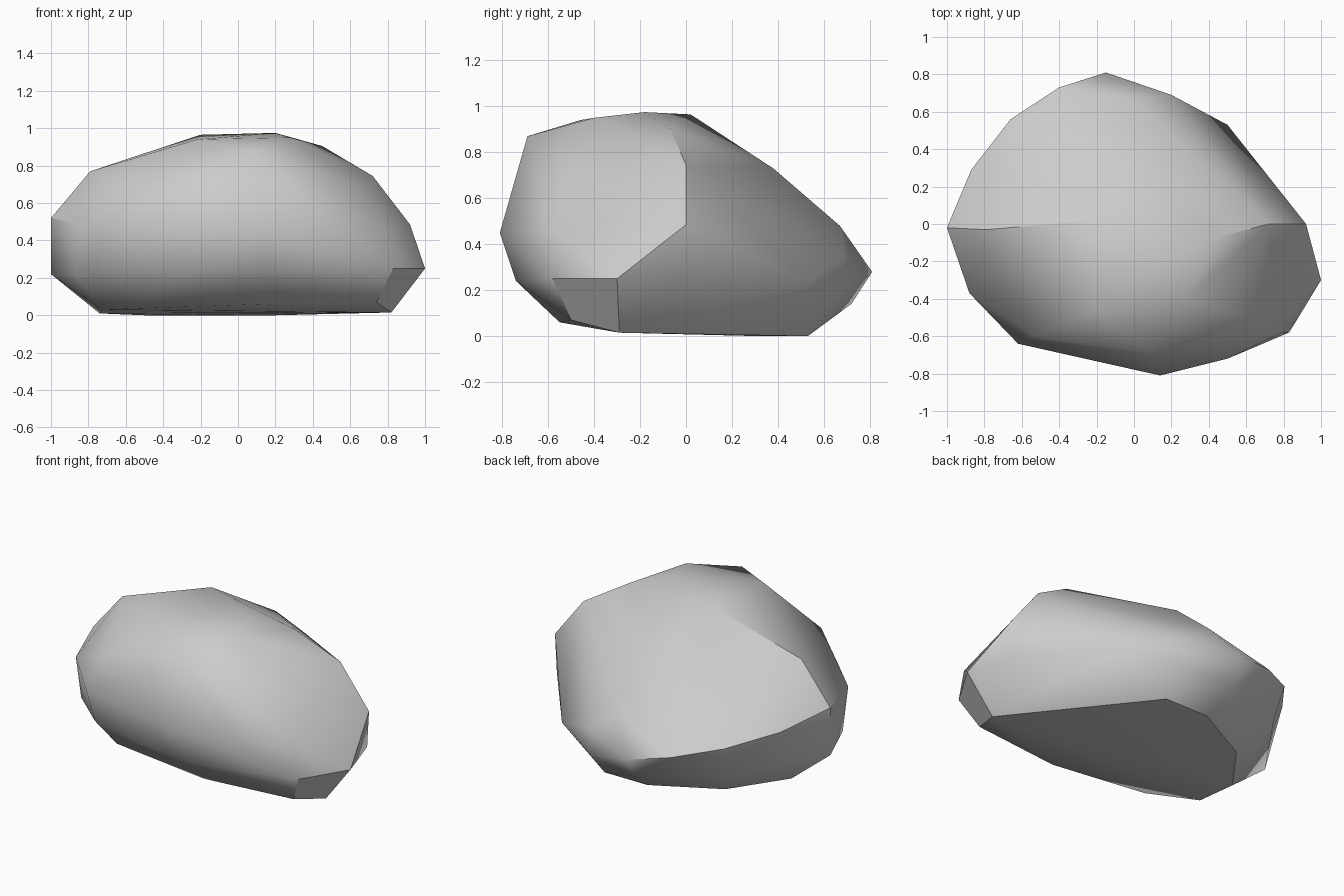
import bpy, bmesh, math

# flat resting face
base = [(-0.74, 0.0, 0.01), (-0.73, -0.28, 0.03), (-0.5, 0.32, 0), (-0.1, 0.53, 0),
        (0.2, 0.53, 0), (0.82, -0.29, 0.015), (-0.5, -0.5, 0.09), (0.15, -0.55, 0.06),
        (0.74, -0.5, 0.07), (0.4, 0.43, 0.135)]

# lower rim where the sides turn under
rim = [(-1, -0.02, 0.22), (-0.87, -0.33, 0.22), (-0.6, -0.58, 0.24), (-0.2, -0.68, 0.24),
       (0.14, -0.74, 0.24), (0.83, -0.58, 0.25), (1, -0.3, 0.25), (0.9, 0.01, 0.25),
       (0.5, 0.53, 0.235), (0.2, 0.68, 0.17), (-0.15, 0.72, 0.14), (-0.63, 0.5, 0.18)]

# widest belt and edge of the long back slope
belt = [(-1, -0.02, 0.52), (-0.88, -0.37, 0.49), (-0.62, -0.64, 0.46), (0.14, -0.81, 0.45),
        (0.5, -0.72, 0.45), (0.79, -0.58, 0.46), (0.92, 0.0, 0.485), (0.2, 0.69, 0.34),
        (-0.15, 0.81, 0.28), (-0.4, 0.73, 0.33), (-0.66, 0.56, 0.39), (-0.87, 0.29, 0.45)]

# shoulders, crest and back slope
crown = [(-0.53, -0.6, 0.68), (0.09, -0.69, 0.87), (0.62, -0.5, 0.7), (-0.79, -0.03, 0.77),
         (-0.22, -0.46, 0.94), (0.28, -0.4, 0.95), (-0.2, 0.02, 0.965), (0.2, -0.18, 0.975),
         (0.45, -0.07, 0.905), (0.72, 0, 0.745), (0.0, 0.38, 0.73), (0.0, 0.67, 0.48)]

# boulder: skin wrapped over the four levels
bm = bmesh.new()
for level in (base, rim, belt, crown):
    for p in level:
        bm.verts.new(p)
res = bmesh.ops.convex_hull(bm, input=bm.verts[:])
loose = [v for v in bm.verts if not v.link_faces]
bmesh.ops.delete(bm, geom=loose, context='VERTS')
bmesh.ops.recalc_face_normals(bm, faces=bm.faces[:])
mesh = bpy.data.meshes.new("boulder")
bm.to_mesh(mesh)
bm.free()

boulder = bpy.data.objects.new("boulder", mesh)
bpy.context.collection.objects.link(boulder)
bpy.context.view_layer.objects.active = boulder
boulder.select_set(True)
bpy.ops.object.shade_smooth_by_angle(angle=math.radians(35))
